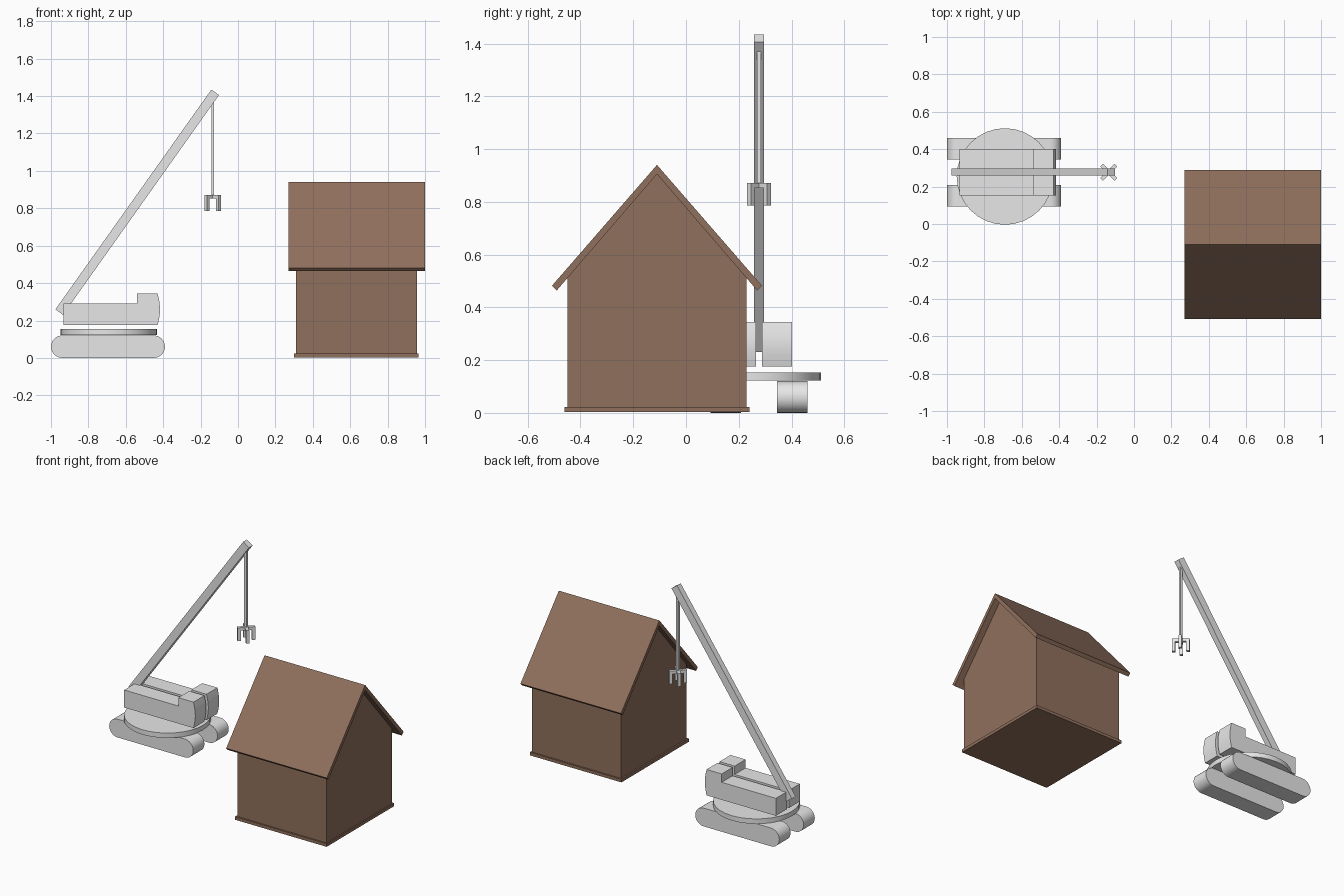
import bpy
import bmesh
import math
from mathutils import Matrix, Vector

if "Cube" in bpy.data.objects:
    bpy.data.objects.remove(bpy.data.objects["Cube"])


def material(name, rgb):
    m = bpy.data.materials.new(name)
    m.use_nodes = True
    m.diffuse_color = (*rgb, 1)
    m.node_tree.nodes["Principled BSDF"].inputs["Base Color"].default_value = (*rgb, 1)
    return m


GREY = material("light grey", (0.8, 0.8, 0.8))
BROWN = material("wood brown", (0.28, 0.16, 0.108))


def finish(name, bm, mat, smooth=False):
    bmesh.ops.recalc_face_normals(bm, faces=bm.faces)
    mesh = bpy.data.meshes.new(name)
    bm.to_mesh(mesh)
    bm.free()
    mesh.materials.append(mat)
    obj = bpy.data.objects.new(name, mesh)
    bpy.context.collection.objects.link(obj)
    if smooth:
        bpy.ops.object.select_all(action="DESELECT")
        obj.select_set(True)
        bpy.context.view_layer.objects.active = obj
        bpy.ops.object.shade_smooth_by_angle(angle=math.radians(35))
    return obj


def prism(name, profile, axis, lo, hi, mat, smooth=False):
    """Extrude a closed profile along x (points are y, z) or y (points are x, z)."""
    bm = bmesh.new()
    place = (lambda a, b: (lo, a, b)) if axis == "x" else (lambda a, b: (a, lo, b))
    face = bm.faces.new([bm.verts.new(place(a, b)) for a, b in profile])
    moved = bmesh.ops.extrude_face_region(bm, geom=[face])["geom"]
    step = Vector((hi - lo, 0, 0)) if axis == "x" else Vector((0, hi - lo, 0))
    bmesh.ops.translate(bm, vec=step, verts=[v for v in moved if isinstance(v, bmesh.types.BMVert)])
    return finish(name, bm, mat, smooth)


def box(name, centre, size, mat, turn=None):
    bm = bmesh.new()
    rot = turn if turn else Matrix.Identity(4)
    bmesh.ops.create_cube(bm, size=1, matrix=Matrix.Translation(centre) @ rot @ Matrix.Diagonal((*size, 1)))
    return finish(name, bm, mat)


def arc(cx, cz, r, start, end, n):
    angles = [math.radians(start + (end - start) * i / n) for i in range(n + 1)]
    return [(cx + r * math.cos(a), cz + r * math.sin(a)) for a in angles]


# House: plinth, gabled walls and a chevron roof
ridge = -0.11
box("house_plinth", (0.633, ridge, 0.013), (0.665, 0.7, 0.02), BROWN)
prism("house_walls", [(ridge - 0.34, 0.005), (ridge + 0.34, 0.005), (ridge + 0.34, 0.52),
                      (ridge, 0.91), (ridge - 0.34, 0.52)], "x", 0.31, 0.958, BROWN)
prism("house_roof", [(ridge, 0.94), (ridge + 0.398, 0.482), (ridge + 0.38, 0.464),
                     (ridge, 0.905), (ridge - 0.38, 0.464), (ridge - 0.398, 0.482)],
      "x", 0.27, 1.0, BROWN)

# Crane tracks, mirrored about the crane's long axis
mid = 0.277
r = 0.06
track = arc(-0.45, r, r, -90, 90, 12) + arc(-0.94, r, r, 90, 270, 12)
for side, s in (("left", 1), ("right", -1)):
    prism("track_" + side, track, "y", mid + s * 0.068, mid + s * 0.184, GREY, True)

# Turntable disc
bm = bmesh.new()
bmesh.ops.create_cone(bm, cap_ends=True, segments=32, radius1=0.258, radius2=0.258, depth=0.032,
                      matrix=Matrix.Translation((-0.69, 0.254, 0.138)))
finish("turntable", bm, GREY, True)

# Two body halves with a raised cab and bowed nose, split by the boom slot
bow = [(-0.43 + 0.013 * math.sin(math.pi * i / 8), 0.175 + 0.17 * i / 8) for i in range(9)]
body = [(-0.933, 0.29), (-0.933, 0.175)] + bow + [(-0.54, 0.345), (-0.54, 0.29)]
for side, s in (("left", 1), ("right", -1)):
    prism("body_" + side, body, "y", mid + s * 0.011, mid + s * 0.124, GREY, True)

# Leaning boom
foot, tip = Vector((-0.956, mid, 0.245)), Vector((-0.122, mid, 1.42))
lean = (tip - foot).to_track_quat("Z", "Y").to_matrix().to_4x4()
lean = Matrix.Rotation(math.atan2(tip.x - foot.x, tip.z - foot.z), 4, "Y")
box("boom", (foot + tip) / 2, (0.05, 0.038, (tip - foot).length), GREY, lean)

# Hanging cable and four-pronged grab
hx = -0.135
box("cable", (hx, mid, 1.115), (0.016, 0.016, 0.51), GREY)
for k in range(2):
    spin = Matrix.Rotation(math.radians(45 + 90 * k), 4, "Z")
    box("grab_bar_%d" % (k + 1), (hx, mid, 0.862), (0.107, 0.02, 0.02), GREY, spin)
    for end in (-1, 1):
        offset = spin @ Vector((end * 0.0435, 0, 0))
        box("grab_prong", Vector((hx, mid, 0.829)) + offset, (0.02, 0.02, 0.086), GREY, spin)
